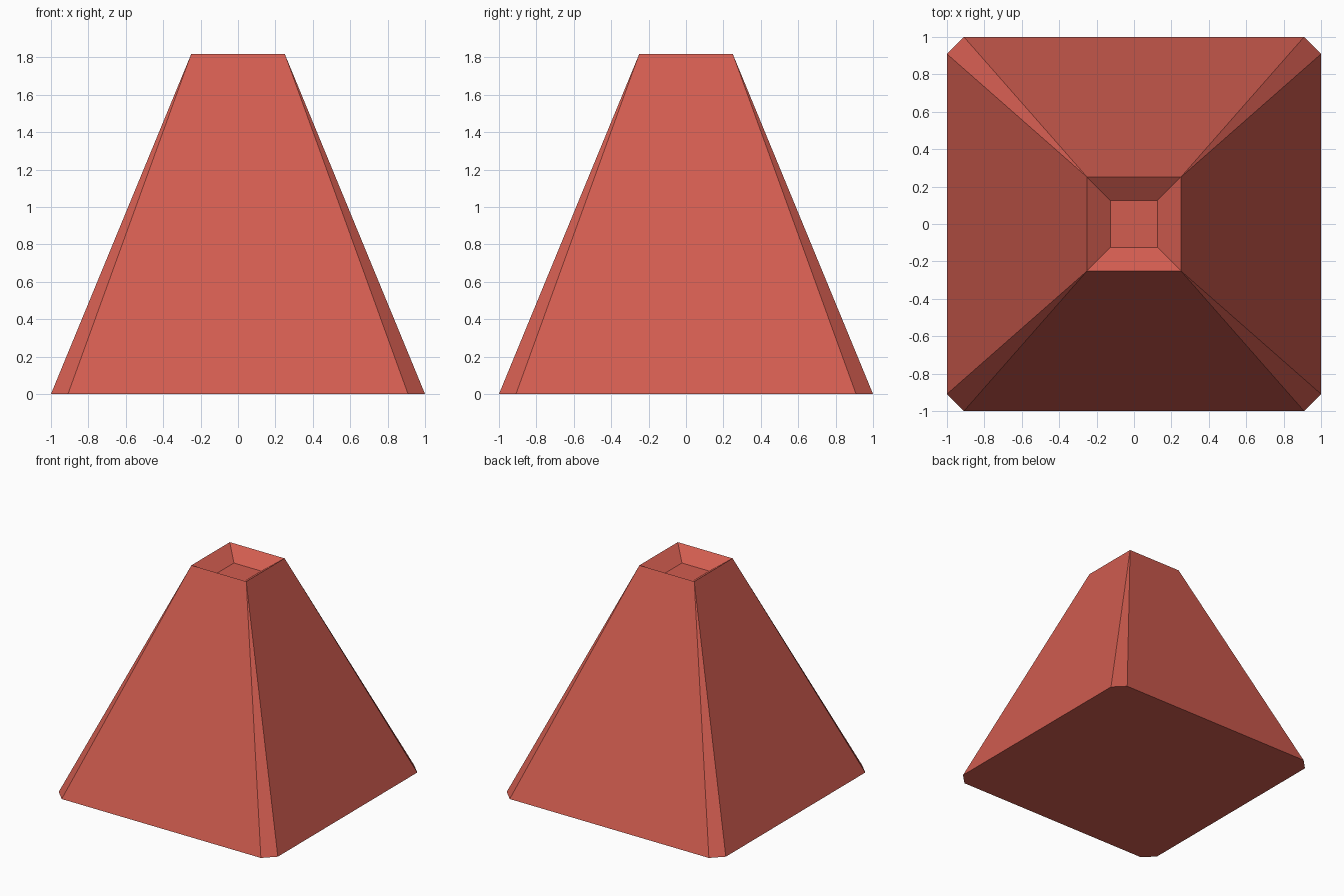
import bpy, bmesh

if "Cube" in bpy.data.objects:
    bpy.data.objects.remove(bpy.data.objects["Cube"])

U = 1 / 11              # modelling unit: base half-width is 11 units
BASE, CUT = 1.0, U      # base half-width and corner chamfer
TOP, HEIGHT = 0.25, 20 * U
PIT, DEPTH = 0.125, U   # recess floor half-width and depth

red = bpy.data.materials.new("brick red")
red.diffuse_color = (0.645, 0.109, 0.080, 1)
red.use_nodes = True
red.node_tree.nodes["Principled BSDF"].inputs["Base Color"].default_value = red.diffuse_color

bm = bmesh.new()
signs = [(-1, -1), (1, -1), (1, 1), (-1, 1)]


def square(h, z):
    return [bm.verts.new((sx * h, sy * h, z)) for sx, sy in signs]


rim = square(TOP, HEIGHT)
floor = square(PIT, HEIGHT - DEPTH)

# Chamfered base outline, two points per corner, counter-clockwise
base = []
for sx, sy in signs:
    pair = [(sx * BASE, sy * (BASE - CUT)), (sx * (BASE - CUT), sy * BASE)]
    if sx * sy < 0:
        pair.reverse()
    base.append([bm.verts.new((x, y, 0)) for x, y in pair])

for i in range(4):
    j = (i + 1) % 4
    bm.faces.new((base[i][1], base[j][0], rim[j], rim[i]))   # sloped side
    bm.faces.new((base[i][0], base[i][1], rim[i]))           # corner sliver
    bm.faces.new((rim[i], rim[j], floor[j], floor[i]))       # recess wall
bm.faces.new(floor)
bm.faces.new([v for pair in reversed(base) for v in reversed(pair)])
bmesh.ops.recalc_face_normals(bm, faces=bm.faces)

mesh = bpy.data.meshes.new("tapered_pedestal")
bm.to_mesh(mesh)
bm.free()
mesh.materials.append(red)
bpy.context.collection.objects.link(bpy.data.objects.new("tapered_pedestal", mesh))
